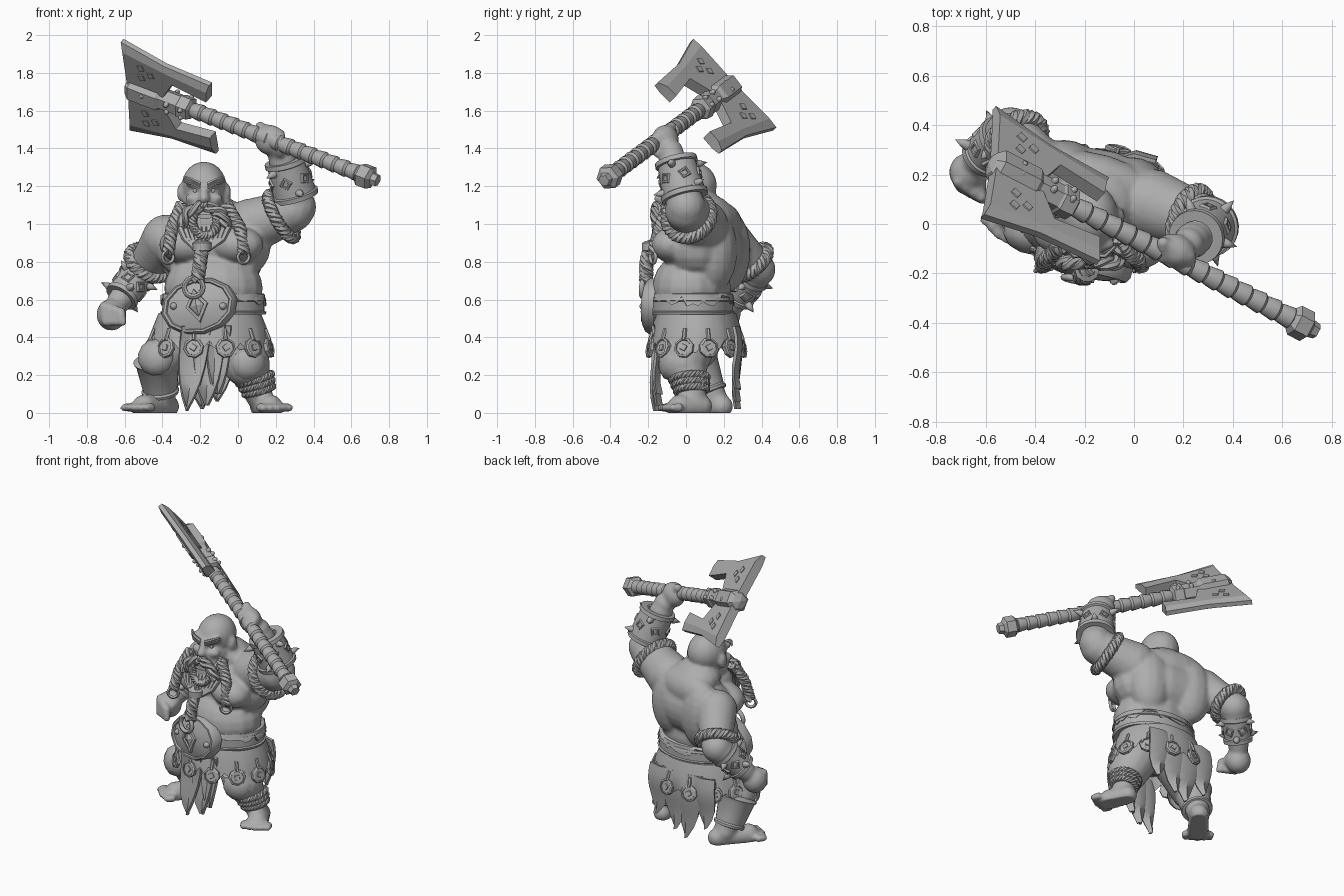
import bpy, bmesh, random
from math import sin, cos, tau, radians
from mathutils import Vector, Matrix

random.seed(4)
if "Cube" in bpy.data.objects:
    bpy.data.objects.remove(bpy.data.objects["Cube"])
grey = bpy.data.materials.new("plain_grey")
grey.use_nodes = True
grey.diffuse_color = (0.42, 0.42, 0.42, 1)
grey.node_tree.nodes["Principled BSDF"].inputs["Base Color"].default_value = grey.diffuse_color
made = {"smooth": [], "crisp": []}
UP, FRONT = (0, 0, 1), (0, -1, 0)

def link(name, data, style="smooth"):
    ob = bpy.data.objects.new(name, data)
    bpy.context.collection.objects.link(ob)
    data.materials.append(grey)
    made[style].append(ob)
    return ob

def finish(name, bm, style="smooth"):
    bmesh.ops.recalc_face_normals(bm, faces=bm.faces)
    me = bpy.data.meshes.new(name)
    bm.to_mesh(me)
    bm.free()
    return link(name, me, style)

# One unit sphere is copied for every rounded mass
unit, verts, faces = bmesh.new(), [], []
bmesh.ops.create_uvsphere(unit, u_segments=16, v_segments=12, radius=1)
def ball(c, r, turn=0):
    r = r if isinstance(r, tuple) else (r, r, r)
    m = Matrix.Translation(c) @ Matrix.Rotation(radians(turn), 4, 'Z') @ Matrix.Diagonal((*r, 1))
    start = len(verts)
    verts.extend(m @ v.co for v in unit.verts)
    faces.extend([start + v.index for v in f.verts] for f in unit.faces)

def limb(a, b, ra, rb, n=6):
    for i in range(n + 1):
        ball(Vector(a).lerp(Vector(b), i / n), ra + (rb - ra) * i / n)

def lathe(name, profile, loc, axis=UP, sx=1, sy=1, seg=24):
    bm = bmesh.new()
    rings = [[bm.verts.new((r * cos(tau * i / seg) * sx, r * sin(tau * i / seg) * sy, h)) for i in range(seg)] for r, h in profile]
    for low, high in zip(rings, rings[1:]):
        for i in range(seg):
            bm.faces.new((low[i - 1], low[i], high[i], high[i - 1]))
    bmesh.ops.remove_doubles(bm, verts=bm.verts, dist=1e-5)
    turn = Vector(UP).rotation_difference(Vector(axis))
    bm.transform(Matrix.Translation(loc) @ turn.to_matrix().to_4x4())
    return finish(name, bm, "crisp" if seg < 9 else "smooth")

def tubes(name, lines, thick, closed=False, taper=0):
    cu = bpy.data.curves.new(name, 'CURVE')
    cu.dimensions, cu.bevel_depth, cu.bevel_resolution, cu.use_fill_caps = '3D', thick, 1, True
    for pts in lines:
        sp = cu.splines.new('POLY')
        sp.points.add(len(pts) - 1)
        sp.use_cyclic_u = closed
        for k, (p, q) in enumerate(zip(sp.points, pts)):
            p.co, p.radius = (*q, 1), 1 - taper * k / len(pts)
    link(name, cu)

def path(pts, n=40):
    out, last = [], len(pts) - 1
    for i in range(n + 1):
        k = min(i * last // n, last - 1)
        out.append(Vector(pts[k]).lerp(Vector(pts[k + 1]), i * last / n - k))
    return out

def rope(name, pts, thick, turns, ref=FRONT, closed=False):
    n, lines = len(pts), [[], [], []]
    for s, line in enumerate(lines):
        for i, p in enumerate(pts):
            a, b = (i - 1, (i + 1) % n) if closed else (max(i - 1, 0), min(i + 1, n - 1))
            t = (pts[b] - pts[a]).normalized()
            u = t.cross(Vector(ref)).normalized()
            ang = tau * (turns * i / n + s / 3)
            line.append(p + (u * cos(ang) + u.cross(t) * sin(ang)) * thick)
    tubes(name, lines, thick, closed)

def rope_ring(name, c, axis, rx, ry, thick, turns=9):
    q = Vector(UP).rotation_difference(Vector(axis))
    pts = [Vector(c) + q @ Vector((rx * cos(tau * i / 80), ry * sin(tau * i / 80), 0)) for i in range(80)]
    rope(name, pts, thick, turns, axis, True)

def ring(name, c, axis, r, t):
    lathe(name, [(r + t * cos(tau * i / 8), t * sin(tau * i / 8)) for i in range(9)], c, axis)

def stud(name, c, axis, r=.014):
    lathe(name, [(r, -r), (r, 0), (r * .7, r * .7), (0, r)], c, axis, seg=10)

# Torso, shoulder blades, head and fists
for mass in (((-.13, .1, .87), (.315, .2, .2), -17), ((-.13, .03, .66), (.265, .21, .2), -8), ((-.14, .05, .47), (.26, .2, .14)),
             ((-.27, -.02, .89), (.15, .12, .1), -10), ((-.01, -.06, .89), (.15, .12, .1), -25), ((-.15, .1, 1.06), (.17, .14, .1), -17),
             ((-.27, .22, .86), (.14, .12, .22), -17), ((.0, .15, .86), (.14, .12, .22), -17), ((-.13, .17, 1), (.25, .11, .12), -17),
             ((-.67, .21, .52), (.08, .08, .085), 40), ((.17, -.11, 1.445), (.085, .07, .08), -27),
             ((-.18, .03, 1.205), (.118, .135, .125)), ((-.18, -.02, 1.1), (.11, .115, .1)), ((-.18, -.05, 1), (.125, .1, .12)),
             ((-.18, -.13, 1.135), (.032, .04, .03))):
    ball(*mass)
# Right arm, left arm, right leg, left leg and nose bridge
for part in (((-.38, .21, .92), (-.49, .37, .77), .13, .095), ((-.5, .38, .76), (-.63, .26, .59), .095, .065),
             ((.07, .08, .99), (.29, 0, 1.07), .145, .112), ((.31, 0, 1.09), (.22, -.08, 1.38), .105, .068),
             ((-.29, .06, .42), (-.42, .03, .28), .145, .11), ((-.42, .04, .28), (-.4, .15, .07), .1, .072),
             ((-.02, .03, .42), (.045, -.01, .26), .15, .125), ((.055, 0, .25), (.12, .04, .07), .11, .068),
             ((-.62, .2, .55), (-.62, .13, .52), .025, .022, 3), ((-.18, -.105, 1.2), (-.18, -.135, 1.145), .02, .026, 4)):
    limb(*part)
# Fingers, feet and toes
for k in range(4):
    limb((-.71 + .03 * k, .17 - .02 * k, .565 - .01 * k), (-.7 + .03 * k, .145 - .015 * k, .48), .026, .023, 4)
    p = Vector((.225 - .036 * k, -.19 + .018 * k, 1.43 + .014 * k))
    limb(p + Vector((0, .06, .045)), p, .027, .026, 4)
    limb(p, p + Vector((0, .035, -.055)), .026, .023, 4)
for heel, toe in (((-.37, .19, .035), (-.495, .03, .03)), ((.12, .08, .035), (.17, -.03, .03))):
    limb(heel, toe, .06, .068)
    f = (Vector(toe) - Vector(heel)).normalized()
    for k in range(-2, 3):
        p = Vector(toe) + Vector((-f.y, f.x, 0)) * .039 * k + f * (.055 - .006 * abs(k))
        limb(p, p + f * .035, .025, .021, 2)

# Face details, braids and beard
for s, side in ((-1, "right_"), (1, "left_")):
    x, bx = -.18 + s * .045, -.17 + s * .2
    ball((x + s * .015, -.09, 1.135), (.04, .035, .03))
    limb((x - s * .025, -.105, 1.2), (x + s * .035, -.08, 1.225), .024, .022, 4)
    ball((x + s * .077, .03, 1.165), (.022, .035, .05))
    lathe(side + "eye", [(.014, -.01), (.014, 0), (0, .01)], (x, -.1, 1.178), FRONT, seg=12)
    tubes(side + "eyebrow", [[(x - s * .025, -.125, 1.195 + .008 * k), (x + s * .02, -.13, 1.215 + .01 * k),
          (x + s * .06, -.09, 1.225 + .012 * k)] for k in range(3)], .012, taper=.6)
    rope(side + "moustache", path([(x - s * .03, -.15, 1.095), (x + s * .045, -.16, 1.06), (x + s * .075, -.15, .99)], 14), .017, 1)
    rope(side + "side_braid", path([(x + s * .075, -.09, 1.1), (bx - s * .02, -.14, .98), (bx, -.17, .85)]), .018, 4)
    ring(side + "braid_ring", (bx, -.175, .825), (.5, -1, 0), .032, .01)
tubes("beard_locks", [path([(-.18 + .125 * s, -.06, 1.1), (-.18 + .135 * s, -.125, 1), (-.18 + .1 * s, -.16, .92),
      (-.19 + .03 * s, -.185, .86)], 9) for s in [k / 5 for k in range(-5, 6)]], .024, taper=.6)
rope_ring("mouth_hair", (-.175, -.15, 1.015), (0, -1, .1), .065, .08, .013)
lathe("teeth", [(.04, -.01), (.04, .008), (0, .01)], (-.175, -.15, 1.04), FRONT, sy=.35, seg=10)
rope("beard_braid", path([(-.19, -.18, .9), (-.2, -.21, .8), (-.215, -.21, .7)]), .02, 3)
lathe("beard_clasp", [(.03, -.03), (.05, -.02), (.05, .02), (.03, .03)], (-.19, -.185, .88), seg=10)
ring("beard_ring", (-.235, -.225, .665), (-.2, -1, .1), .05, .014)

# Fuse all rounded masses into the body
mesh = bpy.data.meshes.new("body")
mesh.from_pydata(verts, [], faces)
body = link("body", mesh)
fuse = body.modifiers.new("fuse", 'REMESH')
fuse.mode, fuse.voxel_size = 'VOXEL', .012
body.modifiers.new("soften", 'SMOOTH').iterations = 5
unit.free()

# Belt, ragged fur edge, skirt and hanging tags
waist = (-.13, .035, 0)
lathe("belt", [(.9, .52), (1.02, .52), (1.04, .535), (1, .54), (1, .59), (1.04, .595), (1.02, .61), (.9, .61)], waist, UP, .27, .215, 40)
fur = lathe("fur_edge", [(.9, .59), (1.06, .585), (1.02, .63), (.93, .635)], waist, UP, .265, .21, 48)
skirt = lathe("skirt", [(.9, .53), (1, .53), (1.12, .45), (1.2, .34), (1.16, .34), (1.05, .45)], (-.15, .055, 0), UP, .27, .21, 60)
for ob, limit in ((fur, .587), (skirt, .36)):
    for v in ob.data.vertices:
        v.co.z += random.uniform(-.025, .045) if v.co.z < limit else 0
for k in range(12):
    c, s = cos(tau * (k + .5) / 12), sin(tau * (k + .5) / 12)
    out, p = Vector((c * .8, s, .2)), Vector((-.15 + .328 * c, .055 + .255 * s, .345))
    lathe("tag", [(0, -.012), (.054, -.012), (.054, .006), (.042, .012), (.04, .006), (0, .006)], p, out, seg=8)
    lathe("tag_mark", [(.025, 0), (.02, .012), (0, .012)], p, out, seg=4)
    tubes("tag_cord", [[p + Vector((0, 0, .04)), p + Vector((-.025 * c, -.022 * s, .1))]], .011)
face, plate = (-.22, -1, .08), Vector((-.21, -.18, .565))
lathe("belt_plate", [(1, -.05), (1, 0), (.93, .02), (.86, .02), (.83, .01), (.5, .03), (0, .04)], plate, face, .205, .15, 12)
lathe("plate_diamond", [(.085, 0), (.08, .048), (.055, .052), (.05, .042), (0, .06)], plate, face, .75, 1.1, 4)
for s in (-1, 1):
    stud("plate_stud", plate + Vector((s * .13, -.02 - s * .028, 0)), face, .02)

# Tattered loincloth strips: front x, back x, side shift, tip height, half width
for name, y, fall, ends in (("front_cloth", -.185, .025, ((-.22, -.05, .01, .08), (-.15, -.02, .04, .08), (-.1, -.01, .1, .06))),
                            ("back_cloth", .26, .01, ((-.31, -.03, .12, .09), (-.21, .02, .02, .1), (-.1, -.01, .06, .1), (.0, .03, .13, .09)))):
    for x, dx, z, half in ends:
        bm, rows = bmesh.new(), []
        for t in [i / 6 for i in range(7)]:
            p = Vector((x, y, .46)).lerp(Vector((x + dx, y + fall, z)), t) + Vector((0, .012 * sin(t * 6), 0))
            rows.append([bm.verts.new(p + Vector((half * s * (1 - t ** 3 * .92), .025 * (1 - abs(s)), 0))) for s in (-1, 0, 1)])
        for a, b in zip(rows, rows[1:]):
            for k in range(2):
                bm.faces.new((a[k], a[k + 1], b[k + 1], b[k]))
        finish(name, bm).modifiers.new("thickness", 'SOLIDIFY').thickness = .016

# Arm ropes and spiked bracers
rope_ring("left_arm_rope", (.23, .015, 1.04), (.8, -.25, .45), .13, .122, .018, 11)
rope_ring("right_arm_rope", (-.475, .345, .795), (-.4, .6, -.7), .108, .108, .018, 10)
for side, a, b, r in (("left_", (.305, -.005, 1.14), (.25, -.055, 1.34), .115), ("right_", (-.53, .35, .73), (-.62, .27, .61), .092)):
    a, b = Vector(a), Vector(b)
    axis, n = (b - a).normalized(), (b - a).length
    lathe(side + "bracer", [(r * .8, 0), (r * 1.08, 0), (r * 1.1, .025), (r, .03), (r * .9, n - .03), (r, n - .025), (r * .98, n), (r * .6, n)], a, axis)
    for k in range(12):
        d = Matrix.Rotation(tau * k / 12, 3, axis) @ axis.orthogonal().normalized()
        if k % 2:
            lathe(side + "mark", [(.038, 0), (.03, .012), (.02, .012), (.016, .006), (0, .006)], a.lerp(b, .5) + d * r * .9, d, seg=4)
        else:
            lathe(side + "spike", [(.022, 0), (.018, .02), (0, .06)], a.lerp(b, .2 + .3 * (k % 4)) + d * r * .93, d, seg=10)

# Leg guards and bindings
lathe("right_greave", [(.075, 0), (.097, .005), (.1, .02), (.092, .03), (.115, .17), (.128, .19), (.09, .21)], (-.41, .125, .1), (-.1, -.42, 1))
for name, c, axis in (("right_knee_guard", (-.445, -.075, .3), (-.4, -1, .2)), ("left_knee_guard", (.065, -.1, .27), (.35, -1, .1))):
    lathe(name, [(.1, -.03), (.092, 0), (.058, .028), (0, .042)], c, axis, seg=12)
for k in range(3):
    rope_ring("left_leg_rope", (.11 - .01 * k, .03 - .006 * k, .12 + .03 * k), (-.3, -.1, 1), .075 + .007 * k, .078 + .007 * k, .011)

# Double-bladed axe, built along its own shaft
base, along, across = Vector((.71, -.42, 1.24)), Vector((-1.28, .66, .49)).normalized(), Vector((-.035, -.7, .71))
across = (across - along * across.dot(along)).normalized()
normal = along.cross(across)
frame = Matrix.Translation(base) @ Matrix((along, across, normal)).transposed().to_4x4()
wraps = [(r, .08 + .07 * k + h) for k in range(16) for r, h in ((.036, 0), (.046, .012), (.04, .06))]
lathe("axe_shaft", wraps, base, along, seg=14)
lathe("axe_pommel", [(0, -.038), (.032, -.035), (.038, -.005), (.066, .01), (.066, .07), (.045, .09), (0, .09)], base, along, seg=6)
lathe("axe_socket", [(.04, 1.13), (.064, 1.14), (.068, 1.2), (.06, 1.21), (.06, 1.31), (.076, 1.33), (.076, 1.5), (.05, 1.53), (0, 1.545)], base, along, seg=6)
inner = [(1.52, .03), (1.53, .265), (1.27, .225), (1.01, .2), (1.015, .13), (1.23, .16), (1.3, .03)]
edge = [(1.545, .322), (1.28, .262), (.995, .248)]
for s in (-1, 1):
    bm, loops = bmesh.new(), []
    for h in (1, -1):
        p = [bm.verts.new((u, w * s, h * .03)) for u, w in inner]
        q = [bm.verts.new((u, w * s, h * .014)) for u, w in edge]
        for f in (p, (p[1], q[0], q[1], p[2]), (p[2], q[1], q[2], p[3])):
            bm.faces.new(f)
        loops.append(p[:2] + q + p[3:])
        for u, w in ((1.42, .13), (1.42, .2), (1.36, .17)):
            lathe("blade_mark", [(.026, 0), (.024, .006), (0, .006)], frame @ Vector((u, w * s, h * .029)), normal * h, seg=4)
        for u in (1.17, 1.26, 1.41):
            stud("socket_rivet", frame @ Vector((u, s * .025, h * .058)), normal * h)
    for i in range(len(loops[0])):
        bm.faces.new((loops[0][i - 1], loops[0][i], loops[1][i], loops[1][i - 1]))
    bm.transform(frame)
    finish("axe_blade", bm, "crisp")

# Apply modifiers, turn curves into meshes, shade, flatten the soles
for style, angle in (("crisp", 15), ("smooth", 45)):
    bpy.ops.object.select_all(action='DESELECT')
    for ob in made[style]:
        ob.select_set(True)
    bpy.context.view_layer.objects.active = made[style][0]
    bpy.ops.object.convert(target='MESH')
    bpy.ops.object.shade_smooth_by_angle(angle=radians(angle))
for v in body.data.vertices:
    v.co.z = max(v.co.z, 0)
